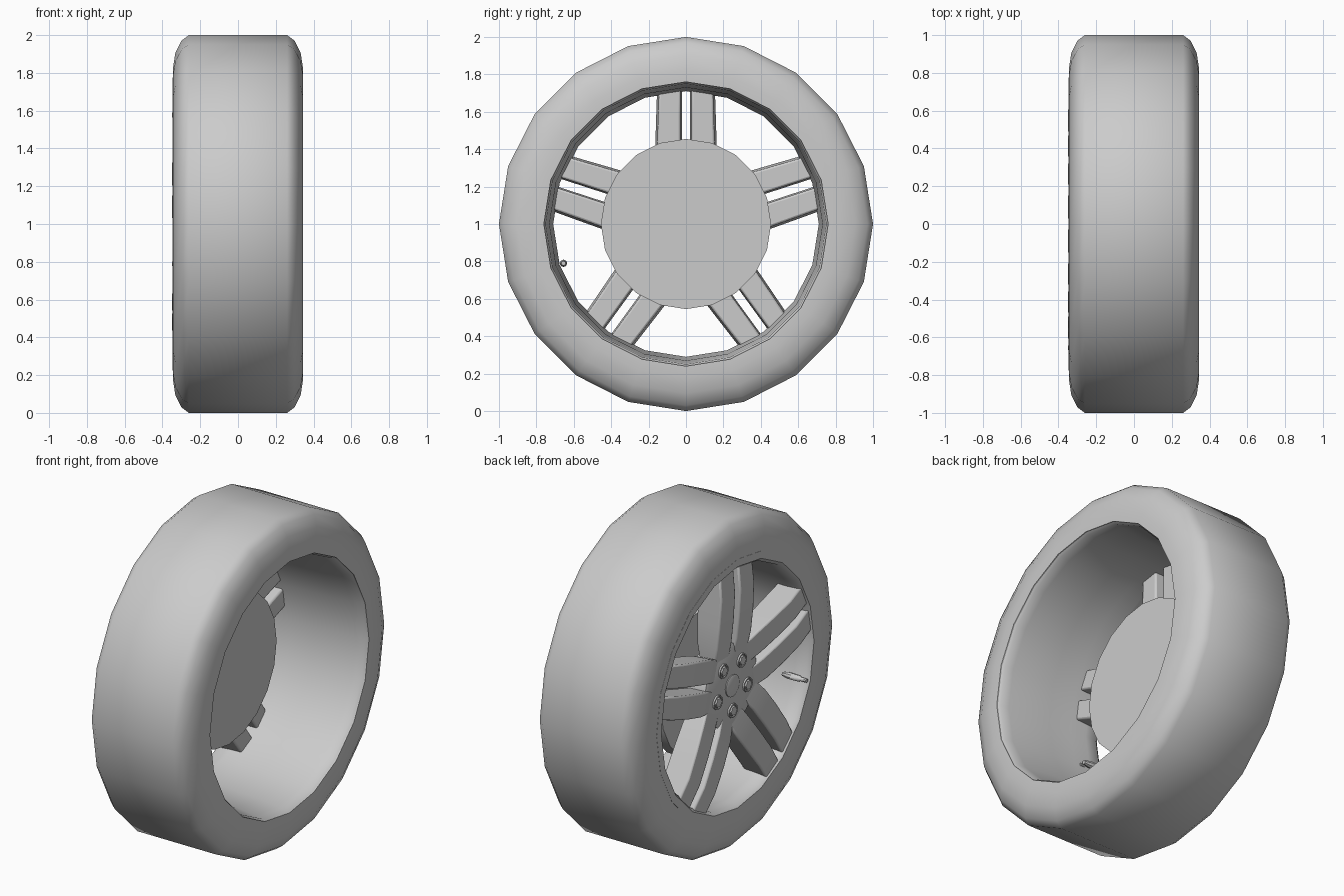
import bpy, bmesh, math
from mathutils import Matrix, Vector

if "Cube" in bpy.data.objects:
    bpy.data.objects.remove(bpy.data.objects["Cube"])

grey = bpy.data.materials.new("plain_grey")
grey.use_nodes = True
colour = (0.6, 0.6, 0.6, 1)
grey.diffuse_color = colour
grey.node_tree.nodes["Principled BSDF"].inputs["Base Color"].default_value = colour

CENTRE = Vector((0, 0, 1))
parts = []


def finish(name, bm, bevel=0):
    bmesh.ops.recalc_face_normals(bm, faces=bm.faces)
    mesh = bpy.data.meshes.new(name)
    bm.to_mesh(mesh)
    bm.free()
    mesh.materials.append(grey)
    obj = bpy.data.objects.new(name, mesh)
    obj.location = CENTRE
    bpy.context.collection.objects.link(obj)
    if bevel:
        mod = obj.modifiers.new("soft_edges", "BEVEL")
        mod.width = bevel
        mod.segments = 2
        mod.limit_method = "ANGLE"
    parts.append(obj)
    return obj


def lathe(name, profile, sides=20, y=0, z=0, ring=True):
    """Turn (x, radius) points about the x axis; ring closes the profile, else the ends are capped."""
    bm = bmesh.new()
    loops = []
    for x, r in profile:
        angles = [math.tau * i / sides for i in range(sides)]
        loops.append([bm.verts.new((x, y + r * math.cos(a), z + r * math.sin(a))) for a in angles])
    pairs = list(zip(loops, loops[1:]))
    if ring:
        pairs.append((loops[-1], loops[0]))
    for a, b in pairs:
        for i in range(sides):
            j = (i + 1) % sides
            bm.faces.new((a[i], a[j], b[j], b[i]))
    if not ring:
        bm.faces.new(loops[0])
        bm.faces.new(loops[-1])
    return finish(name, bm)


def spoke(name, angle, side):
    """Loft a spoke along its radius, wider at the front than at the back."""
    bm = bmesh.new()
    # radius, outer half width, front x, back x
    stations = [(0.15, 0.15, -0.30, -0.19), (0.28, 0.165, -0.325, -0.18),
                (0.42, 0.165, -0.34, -0.18), (0.58, 0.16, -0.349, -0.18),
                (0.73, 0.155, -0.335, -0.18)]
    rings = []
    for r, w, front, back in stations:
        section = [(0.022, front), (w, front), (w - 0.012, back), (0.03, back)]
        rings.append([bm.verts.new((x, side * t, r)) for t, x in section])
    for a, b in zip(rings, rings[1:]):
        for i in range(4):
            j = (i + 1) % 4
            bm.faces.new((a[i], a[j], b[j], b[i]))
    bm.faces.new(rings[0])
    bm.faces.new(rings[-1])
    bm.transform(Matrix.Rotation(angle, 4, "X"))
    finish(name, bm, 0.01)


# Tyre with rounded shoulders
shoulder = [(0.345, 0.76), (0.345, 0.82), (0.332, 0.905), (0.30, 0.97), (0.26, 1.0)]
lathe("tyre", shoulder + [(-x, r) for x, r in reversed(shoulder)])

# Rim barrel
lathe("rim_barrel", [(0.343, 0.775), (0.343, 0.765), (0.325, 0.75), (0.27, 0.745),
                     (0.15, 0.73), (0.0, 0.725), (-0.15, 0.718), (-0.25, 0.71),
                     (-0.325, 0.712), (-0.346, 0.73), (-0.346, 0.775)])

# Brake disc and hub
lathe("brake_disc", [(-0.06, 0.455), (-0.15, 0.455)], ring=False)
lathe("axle_boss", [(-0.14, 0.2), (-0.2, 0.2)], ring=False)
lathe("hub", [(-0.18, 0.25), (-0.30, 0.25), (-0.308, 0.23)], ring=False)
lathe("centre_cap", [(-0.30, 0.065), (-0.314, 0.065), (-0.318, 0.055)], ring=False)

# Five pairs of spokes, with a wheel nut between each pair
for k in range(5):
    turn = k * math.tau / 5
    for side, label in ((-1, "a"), (1, "b")):
        spoke(f"spoke_{k + 1}{label}", turn, side)
    nut = turn + math.tau / 10
    y, z = -0.15 * math.sin(nut), 0.15 * math.cos(nut)
    lathe(f"nut_collar_{k + 1}", [(-0.30, 0.042), (-0.318, 0.042), (-0.318, 0.035), (-0.30, 0.035)],
          12, y, z)
    lathe(f"wheel_nut_{k + 1}", [(-0.30, 0.028), (-0.322, 0.028)], 6, y, z, ring=False)

# Valve stem
lathe("valve_stem", [(-0.19, 0.012), (-0.23, 0.02), (-0.30, 0.018), (-0.31, 0.012), (-0.35, 0.012)],
      8, -0.655, -0.21, ring=False)
lathe("valve_base", [(-0.185, 0.009), (-0.215, 0.009)], 8, -0.68, -0.217, ring=False)

# Smooth shading with sharp edges kept
bpy.ops.object.select_all(action="DESELECT")
for obj in parts:
    obj.select_set(True)
bpy.context.view_layer.objects.active = parts[0]
bpy.ops.object.shade_smooth_by_angle(angle=math.radians(40))
